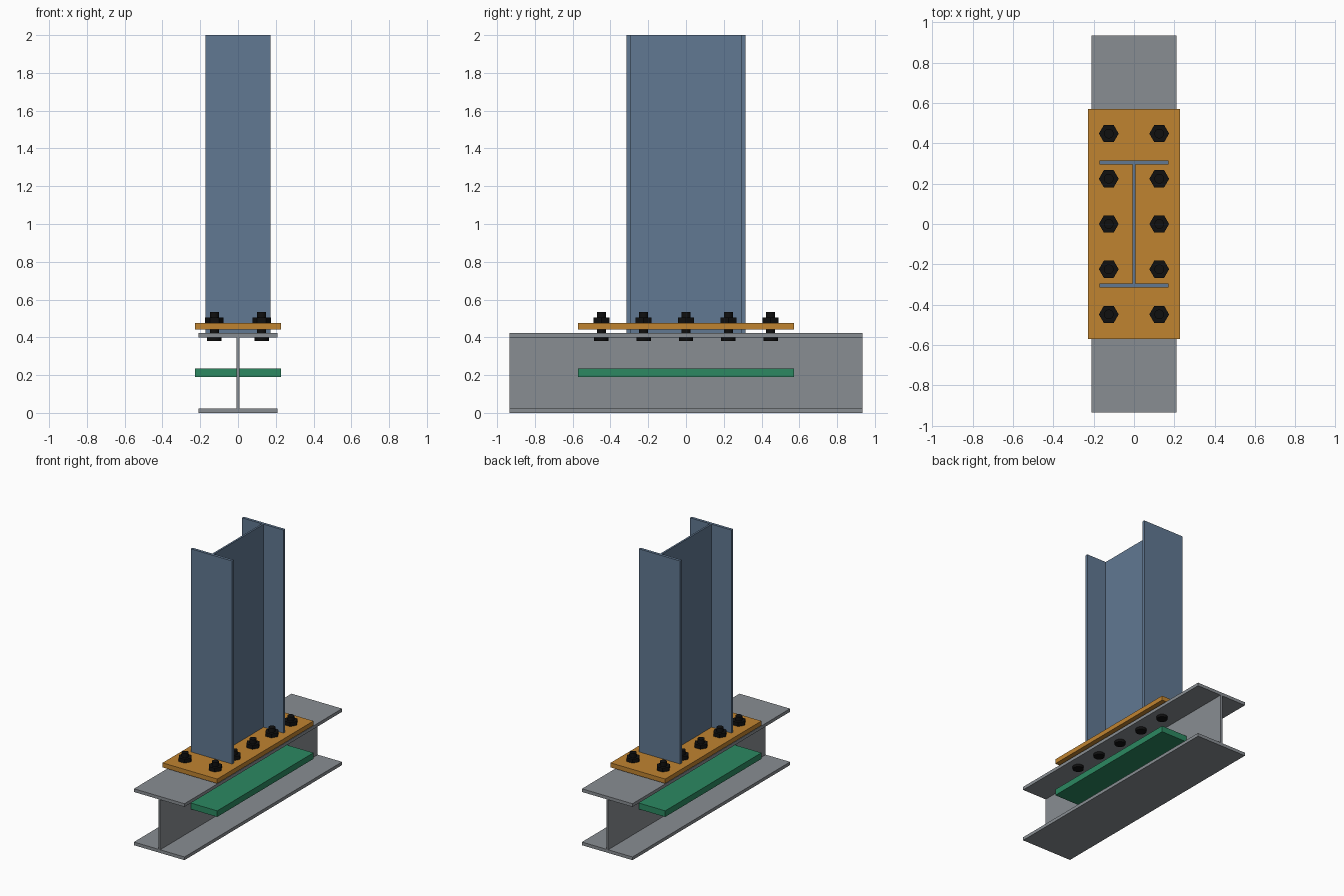
import bpy
import bmesh
from math import pi
from mathutils import Matrix, Vector

cube = bpy.data.objects.get("Cube")
if cube:
    bpy.data.objects.remove(cube, do_unlink=True)


def material(name, rgb):
    mat = bpy.data.materials.new(name)
    mat.use_nodes = True
    mat.diffuse_color = (*rgb, 1)
    mat.node_tree.nodes["Principled BSDF"].inputs["Base Color"].default_value = (*rgb, 1)
    return mat


def finish(bm, name, mat):
    bmesh.ops.recalc_face_normals(bm, faces=bm.faces)
    mesh = bpy.data.meshes.new(name)
    bm.to_mesh(mesh)
    bm.free()
    mesh.materials.append(mat)
    obj = bpy.data.objects.new(name, mesh)
    bpy.context.collection.objects.link(obj)
    return obj


def i_section(name, half_w, half_d, flange, web, length, mat):
    """I profile in the XY plane, extruded up along Z."""
    right = [(half_w, -half_d), (half_w, flange - half_d), (web / 2, flange - half_d),
             (web / 2, half_d - flange), (half_w, half_d - flange), (half_w, half_d)]
    outline = right + [(-x, y) for x, y in reversed(right)]
    bm = bmesh.new()
    face = bm.faces.new([bm.verts.new((x, y, 0)) for x, y in outline])
    top = bmesh.ops.extrude_face_region(bm, geom=[face])
    verts = [v for v in top["geom"] if isinstance(v, bmesh.types.BMVert)]
    bmesh.ops.translate(bm, verts=verts, vec=(0, 0, length))
    return finish(bm, name, mat)


def plate(name, size, z, mat):
    bm = bmesh.new()
    bmesh.ops.create_cube(bm, size=1, matrix=Matrix.Translation((0, 0, z)) @ Matrix.Diagonal((*size, 1)))
    return finish(bm, name, mat)


def add_cylinder(bm, sides, radius, z0, z1):
    spin = Matrix.Rotation(pi / 2, 4, "Z")
    bmesh.ops.create_cone(bm, cap_ends=True, segments=sides, radius1=radius, radius2=radius,
                          depth=z1 - z0, matrix=Matrix.Translation((0, 0, (z0 + z1) / 2)) @ spin)


blue = material("column_blue", (0.12, 0.19, 0.29))
grey = material("beam_grey", (0.25, 0.27, 0.29))
orange = material("plate_orange", (0.53, 0.23, 0.03))
green = material("stiffener_green", (0.025, 0.25, 0.12))
black = material("bolt_black", (0.005, 0.005, 0.005))

# Beam lying along Y, column standing on it
beam = i_section("beam", 0.21, 0.212, 0.024, 0.016, 1.87, grey)
beam.data.transform(Matrix.Translation((0, 0.935, 0.212)) @ Matrix.Rotation(pi / 2, 4, "X"))
column = i_section("column", 0.172, 0.315, 0.021, 0.014, 1.576, blue)
column.location.z = 0.424

# Base plate and stiffener through the beam web
plate("base_plate", (0.454, 1.142, 0.034), 0.458, orange)
plate("stiffener_plate", (0.454, 1.142, 0.046), 0.213, green)

# Bolts: round head below, shank, hex nut above
bm = bmesh.new()
add_cylinder(bm, 24, 0.038, 0.38, 0.40)
add_cylinder(bm, 24, 0.024, 0.39, 0.535)
add_cylinder(bm, 6, 0.049, 0.475, 0.504)
bolt = finish(bm, "bolt", black)
bpy.context.view_layer.objects.active = bolt
bolt.select_set(True)
bpy.ops.object.shade_smooth_by_angle()
spots = [Vector((x, row * 0.224, 0)) for x in (-0.125, 0.125) for row in range(-2, 3)]
bolt.location = spots[0]
for spot in spots[1:]:
    copy = bolt.copy()
    copy.location = spot
    bpy.context.collection.objects.link(copy)
